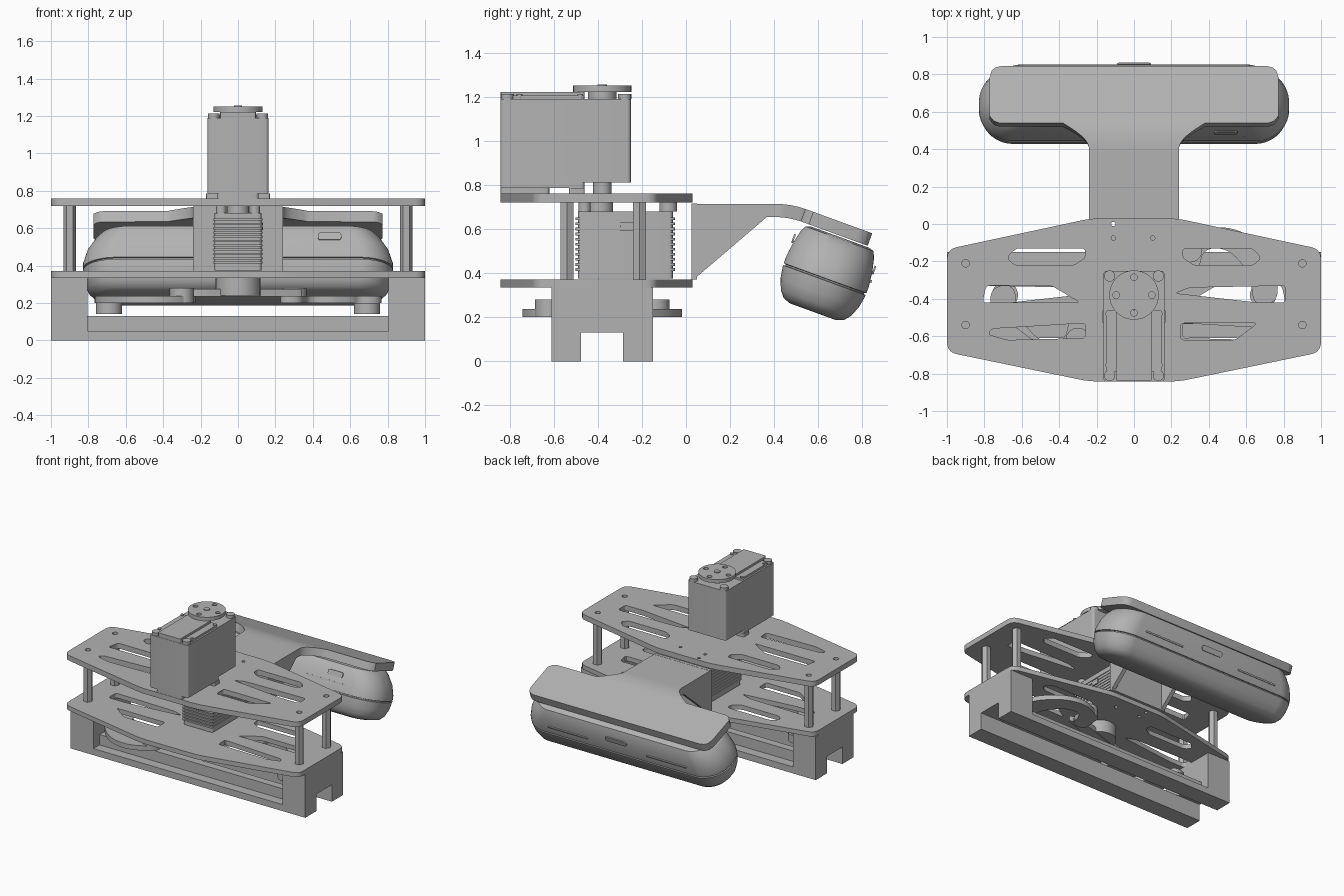
import bpy, bmesh, math
from mathutils import Matrix, Vector

old = bpy.data.objects.get("Cube")
if old:
    bpy.data.objects.remove(old, do_unlink=True)

gray = bpy.data.materials.new("plain gray")
gray.use_nodes = True
gray.diffuse_color = (0.45, 0.45, 0.45, 1)
gray.node_tree.nodes["Principled BSDF"].inputs["Base Color"].default_value = (0.45, 0.45, 0.45, 1)


# ---- helpers ----
def finish(obj, matrix=None, smooth=True):
    if matrix is not None:
        obj.data.transform(matrix)
    obj.data.materials.clear()
    obj.data.materials.append(gray)
    bpy.ops.object.select_all(action='DESELECT')
    obj.select_set(True)
    bpy.context.view_layer.objects.active = obj
    if smooth:
        bpy.ops.object.shade_smooth_by_angle(angle=math.radians(35))
    return obj


def rounded(pts, r, n=5):
    out = []
    for i, p in enumerate(pts):
        p, a, b = Vector(p), Vector(pts[i - 1]), Vector(pts[(i + 1) % len(pts)])
        da, db = (a - p), (b - p)
        d = min(r, da.length * 0.49, db.length * 0.49)
        s, e = p + da.normalized() * d, p + db.normalized() * d
        for k in range(n + 1):
            t = k / n
            out.append(s * (1 - t) ** 2 + p * 2 * t * (1 - t) + e * t * t)
    return out


def circle(x, y, r, n=28):
    return [(x + r * math.cos(2 * math.pi * k / n), y + r * math.sin(2 * math.pi * k / n)) for k in range(n)]


def rect(x0, x1, y0, y1):
    return [(x0, y0), (x1, y0), (x1, y1), (x0, y1)]


def slab(name, outline, z0, z1, holes=(), matrix=None):
    """Flat outline with holes, extruded from z0 to z1."""
    cu = bpy.data.curves.new(name, 'CURVE')
    cu.dimensions, cu.fill_mode = '2D', 'BOTH'
    cu.extrude = (z1 - z0) / 2
    for loop in [outline, *holes]:
        sp = cu.splines.new('POLY')
        sp.points.add(len(loop) - 1)
        for q, p in zip(sp.points, loop):
            q.co = (p[0], p[1], 0, 1)
        sp.use_cyclic_u = True
    obj = bpy.data.objects.new(name, cu)
    bpy.context.collection.objects.link(obj)
    bpy.ops.object.select_all(action='DESELECT')
    obj.select_set(True)
    bpy.context.view_layer.objects.active = obj
    bpy.ops.object.convert(target='MESH')
    obj = bpy.context.view_layer.objects.active
    obj.name = name
    lift = Matrix.Translation((0, 0, (z0 + z1) / 2))
    return finish(obj, (matrix or Matrix()) @ lift)


def disc(name, x, y, r, z0, z1, n=32, holes=(), matrix=None):
    return slab(name, circle(x, y, r, n), z0, z1, holes, matrix)


def box(name, x0, x1, y0, y1, z0, z1, r=0.0, matrix=None):
    loop = rect(x0, x1, y0, y1)
    return slab(name, rounded(loop, r) if r else loop, z0, z1, (), matrix)


def loft(name, rings, matrix=None):
    bm = bmesh.new()
    vs = [[bm.verts.new(p) for p in ring] for ring in rings]
    n = len(vs[0])
    for a, b in zip(vs, vs[1:]):
        for i in range(n):
            bm.faces.new((a[i], a[(i + 1) % n], b[(i + 1) % n], b[i]))
    bm.faces.new(vs[0])
    bm.faces.new(vs[-1])
    bmesh.ops.recalc_face_normals(bm, faces=bm.faces)
    me = bpy.data.meshes.new(name)
    bm.to_mesh(me)
    bm.free()
    obj = bpy.data.objects.new(name, me)
    bpy.context.collection.objects.link(obj)
    return finish(obj, matrix)


def mirror(loop):
    return [(-x, y) for x, y in loop]


# slab drawn in (y, z), extruded along x
SIDE = Matrix(((0, 0, 1, 0), (1, 0, 0, 0), (0, 1, 0, 0), (0, 0, 0, 1)))
# slab drawn in (x, z), extruded along -y
FRONT = Matrix.Rotation(math.pi / 2, 4, 'X')

# ---- two slotted deck plates ----
half = [(0.23, 0.03), (1, -0.135), (1, -0.685), (0.24, -0.842)]
deck = rounded(half + mirror(half)[::-1], 0.055)
back_slot = [(.26, -.13), (.63, -.13), (.68, -.18), (.64, -.22), (.32, -.22), (.26, -.18)]
slots = [back_slot, mirror(back_slot),
         [(-.81, -.42), (-.79, -.33), (-.44, -.33), (-.29, -.42)],
         [(.22, -.37), (.3, -.34), (.81, -.33), (.81, -.42), (.66, -.42)],
         [(-.78, -.59), (-.76, -.56), (-.26, -.53), (-.26, -.61), (-.68, -.62)],
         [(.25, -.53), (.66, -.53), (.54, -.62), (.25, -.62)]]
slots = [rounded(s, 0.02, 3) for s in slots]
posts = [(s * 0.9, y) for s in (-1, 1) for y in (-.21, -.54)]
holes = [circle(x, y, .02, 16) for x, y in posts]
holes += [circle(x, y, .012, 12) for x, y in ((-.11, 0), (-.11, -.075), (.1, -.075))]
slab("upper_deck", deck, .72, .76, slots + holes)
slab("lower_deck", deck, .335, .37, [mirror(s) for s in slots] + holes)
for x, y in posts:
    disc("deck_standoff", x, y, .034, .37, .72, 6)

# ---- base: notched end blocks and stepped rails ----
end = [(-.61, 0), (-.475, 0), (-.475, .13), (-.285, .13), (-.285, 0), (-.15, 0), (-.15, .335), (-.61, .335)]
for x0 in (-1, .805):
    slab("end_block", end, x0, x0 + .195, (), SIDE)
rail = [(-.61, 0), (-.475, 0), (-.475, .13), (-.535, .13), (-.535, .05), (-.61, .05)]
slab("front_rail", rail, -.81, .81, (), SIDE)
slab("back_rail", [(-.76 - y, z) for y, z in rail], -.81, .81, (), SIDE)

# ---- swinging link under the lower deck ----
disc("link_hub", 0, -.38, .12, .24, .335)
bar = [(-.37, -.46), (-.2, -.49), (.37, -.3), (.2, -.27)]
slab("link_bar", rounded(bar, .06), .235, .275)
arm = [(.22, -.28), (.24, -.1), (.42, -.005), (.6, -.04), (.76, -.2), (.77, -.42), (.64, -.44),
       (.62, -.26), (.5, -.13), (.37, -.13), (.34, -.28)]
arm = rounded(arm, .09)
for s in (1, -1):
    turned = [(s * x, -.38 + s * (y + .38)) for x, y in arm]
    slab("link_arm", turned, .2, .237)
    disc("arm_joint", s * .3, -.38 + s * .24, .065, .2, .28)
    disc("roller_pad", s * .69, -.38, .07, .14, .2, holes=[circle(s * .69, -.38, .03, 16)])

# ---- lower servo between the decks ----
box("lower_servo", -.125, .125, -.49, -.06, .375, .68, .02)
for k in range(11):
    z = .41 + k * .023
    box("servo_rib", -.13, .13, -.5, -.05, z, z + .012, .015)
for y, r in ((-.39, .06), (-.08, .04)):
    disc("lower_servo_boss", 0, y, r, .68, .72)
for s in (-1, 1):
    disc("servo_spacer", s * .09, -.46, .028, .68, .72)
box("servo_plug", .125, .134, -.3, -.24, .59, .63)

# ---- upper servo with horn ----
box("upper_servo", -.163, .163, -.842, -.25, .81, 1.19, .02)
box("servo_foot", -.163, .163, -.842, -.46, .785, .81, .02)
box("servo_cap", -.095, .095, -.84, -.46, 1.19, 1.222, .01)
box("servo_top_rim", -.15, .15, -.79, -.46, 1.19, 1.205, .02)
box("servo_mount", -.17, .17, -.53, -.46, .76, .785, .01)
box("servo_front_mount", -.11, .11, -.84, -.62, .76, .785, .02)
disc("lower_shaft", 0, -.38, .042, .76, .81)
disc("horn_neck", 0, -.38, .065, 1.19, 1.222)
horn_holes = [circle(.095 * math.cos(a), -.38 + .095 * math.sin(a), .018, 14)
              for a in (k * math.pi / 2 for k in range(4))]
disc("servo_horn", 0, -.38, .132, 1.222, 1.25, 40, horn_holes)
disc("horn_screw", 0, -.38, .022, 1.25, 1.256, 16)
for s in (-1, 1):
    for y in (-.278, -.81):
        disc("servo_screw", s * .13, y, .03, 1.19, 1.212, 16)
    for y in (-.48, -.755):
        disc("servo_pin", s * .14, y, .013, 1.19, 1.212, 12)

# ---- bracket carrying the pod ----
box("bracket_back", -.24, .24, .025, .05, .37, .715)
gusset = [(.04, .375), (.04, .67), (.385, .67)]
for x0 in (-.24, .21):
    slab("bracket_gusset", gusset, x0, x0 + .03, (), SIDE)

TILT = math.radians(20)
stations = [(.025, .714, .24, 0), (.38, .714, .24, 0)]
for k in range(9):                       # bend and flare into the head plate
    a = TILT * k / 8
    f = math.pi / 2 * k / 8
    stations.append((.40 + .14 * math.sin(a) / math.sin(TILT),
                     .714 - .38 * (1 - math.cos(a)), .24 + .14 * (1 - math.cos(f)), a))
y0, z0 = stations[-1][:2]
for d, w in ((.001, .72), (.012, .75), (.04, .772), (.26, .772), (.3, .76), (.316, .74), (.324, .71)):
    stations.append((y0 + d * math.cos(TILT), z0 - d * math.sin(TILT), w, TILT))
rings = []
for y, z, w, a in stations:
    ty, tz = y - .06 * math.sin(a), z - .06 * math.cos(a)
    rings.append([(-w, y, z), (w, y, z), (w, ty, tz), (-w, ty, tz)])
loft("bracket_arm", rings)

# ---- tilted rounded pod ----
POD = Matrix.Translation((0, .655, .4)) @ Matrix.Rotation(-TILT, 4, 'X')
levels = [(.168, .69, .14), (.16, .735, .165), (.13, .765, .178), (.07, .805, .192), (0, .828, .2),
          (-.03, .83, .2), (-.032, .82, .19), (-.038, .82, .19), (-.04, .83, .2), (-.1, .82, .19),
          (-.15, .8, .17), (-.18, .77, .145), (-.192, .72, .11)]
rings = []
for v, hx, hu in levels:
    ring = []
    for k in range(48):
        a = 2 * math.pi * (k + .5) / 48
        c, s = math.cos(a), math.sin(a)
        r = hu * .92
        ring.append((math.copysign(hx - r, c) + r * c, math.copysign(hu - r, s) + r * s - .015, v))
    rings.append(ring)
loft("pod_body", rings, POD)
# grilles, port and button as thin plates on both long faces
for s in (-1, 1):
    face = POD @ Matrix.Translation((0, -.015 + s * .196, 0)) @ FRONT
    for x in (-.42, .42):
        slab("pod_grille", rounded(rect(x - .17, x + .17, .022, .034), .006), -.008, 0.001, (), face)
    pill = rounded(rect(-.09, .09, .06, .1), .02)
    if s < 0:
        pill = [(p[0] * .7 + .49, p[1] + .01) for p in pill]
    slab("pod_port", pill, -.004, .004, (), face)
for s in (-1, 1):                       # head plate screws
    screw = POD @ Matrix.Translation((s * .635, -.045, .223))
    disc("head_screw", 0, 0, .032, 0, .005, 20, [circle(0, 0, .018, 12)], screw)
